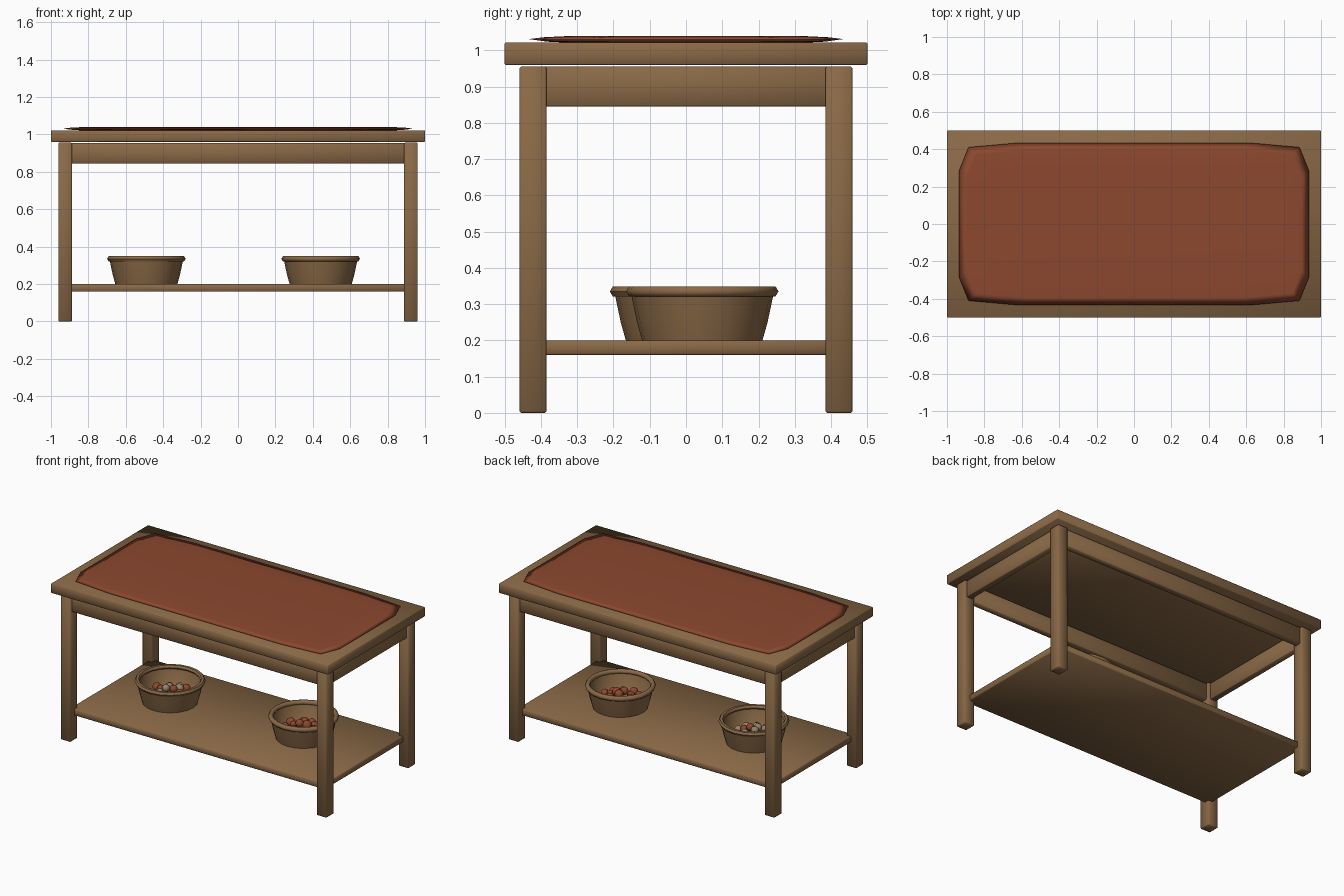
import bpy, bmesh, math, random

if "Cube" in bpy.data.objects:
    bpy.data.objects.remove(bpy.data.objects["Cube"])
random.seed(4)


def material(name, rgb):
    m = bpy.data.materials.new(name)
    m.diffuse_color = (*rgb, 1)
    m.use_nodes = True
    m.node_tree.nodes["Principled BSDF"].inputs["Base Color"].default_value = m.diffuse_color
    return m


WOOD = material("brown wood", (0.255, 0.142, 0.062))
RED = material("rust red", (0.262, 0.065, 0.028))
STONE = material("tan grey", (0.30, 0.23, 0.15))


def finish(bm, name, mat):
    bmesh.ops.recalc_face_normals(bm, faces=bm.faces[:])
    me = bpy.data.meshes.new(name)
    bm.to_mesh(me)
    bm.free()
    me.materials.append(mat)
    me.shade_smooth()
    ob = bpy.data.objects.new(name, me)
    bpy.context.collection.objects.link(ob)
    return ob


def box(name, centre, size, bevel=0.004):
    bm = bmesh.new()
    bmesh.ops.create_cube(bm, size=1)
    for v in bm.verts:
        v.co = [c + p * s for c, p, s in zip(centre, v.co, size)]
    bmesh.ops.bevel(bm, geom=bm.edges[:], offset=bevel, segments=1, affect='EDGES')
    return finish(bm, name, WOOD)


def lathe(name, profile, centre, mat, seg=20):
    """Spin a closed (radius, z) profile that starts and ends on the axis."""
    bm = bmesh.new()
    rings = []
    for r, z in profile:
        rings.append([bm.verts.new((centre[0] + r * math.cos(2 * math.pi * i / seg),
                                    centre[1] + r * math.sin(2 * math.pi * i / seg), z))
                      for i in range(seg)])
    for a, b in zip(rings, rings[1:]):
        for i in range(seg):
            j = (i + 1) % seg
            bm.faces.new((a[i], a[j], b[j], b[i]))
    bm.faces.new(rings[0])
    bm.faces.new(rings[-1])
    ob = finish(bm, name, mat)
    return ob


# Table frame
box("table_top", (0, 0, 0.991), (2, 1, 0.062), 0.003)
box("lower_shelf", (0, 0, 0.18), (1.84, 0.84, 0.04))
for sx, xn in ((-1, "left"), (1, "right")):
    box(f"{xn}_apron", (sx * 0.925, 0, 0.9), (0.042, 0.84, 0.11))
    for sy, yn in ((-1, "front"), (1, "back")):
        box(f"{yn}_{xn}_leg", (sx * 0.924, sy * 0.422, 0.478), (0.073, 0.075, 0.956), 0.005)
for sy, yn in ((-1, "front"), (1, "back")):
    box(f"{yn}_apron", (0, sy * 0.424, 0.9), (1.84, 0.042, 0.11))

# Thin pad lying on the table: inset rings of a chamfered outline
quarter = [(0.935, 0.285), (0.885, 0.41), (0.62, 0.434)]
outline = (quarter + [(-x, y) for x, y in reversed(quarter)]
           + [(-x, -y) for x, y in quarter] + [(x, -y) for x, y in reversed(quarter)])
bm = bmesh.new()
rings = [[bm.verts.new((x - math.copysign(d, x), y - math.copysign(d, y), z)) for x, y in outline]
         for d, z in ((0.12, 1.0205), (0.05, 1.024), (0, 1.031), (0.04, 1.036), (0.12, 1.040))]
for a, b in zip(rings, rings[1:]):
    for i in range(len(a)):
        j = (i + 1) % len(a)
        bm.faces.new((a[i], a[j], b[j], b[i]))
bm.faces.new(rings[0])
bm.faces.new(rings[-1])
finish(bm, "top_pad", RED)


def ball(name, centre, r, mat):
    bm = bmesh.new()
    bmesh.ops.create_icosphere(bm, subdivisions=2, radius=r)
    for v in bm.verts:
        v.co = [p + c for p, c in zip(v.co, centre)]
    finish(bm, name, mat)


# Bowls with rolled rims, each holding a small heap of balls
for side, cx, cy, mats in (("left", -0.49, 0.0, [STONE, STONE, RED]),
                           ("right", 0.442, 0.045, [RED])):
    bowl = lathe(f"{side}_bowl",
                 [(0.166, 0.2), (0.18, 0.25), (0.198, 0.335), (0.186, 0.335),
                  (0.168, 0.26), (0.145, 0.225)], (cx, cy), WOOD)
    bpy.context.view_layer.objects.active = bowl
    bowl.select_set(True)
    bpy.ops.object.shade_smooth_by_angle(angle=math.radians(40))
    bpy.ops.mesh.primitive_torus_add(major_segments=20, minor_segments=6, major_radius=0.194,
                                     minor_radius=0.016, location=(cx, cy, 0.335))
    rim = bpy.context.object
    rim.name = f"{side}_bowl_rim"
    rim.data.materials.append(WOOD)
    rim.data.shade_smooth()
    n = 0
    for count, ring, z in ((11, 0.115, 0.25), (6, 0.065, 0.267), (3, 0.025, 0.287)):
        for i in range(count):
            a = 2 * math.pi * (i + random.uniform(-0.15, 0.15)) / count
            ball(f"{side}_ball_{n}", (cx + ring * math.cos(a), cy + ring * math.sin(a),
                                      z + random.uniform(-0.006, 0.006)),
                 random.uniform(0.022, 0.029), mats[n % len(mats)])
            n += 1
